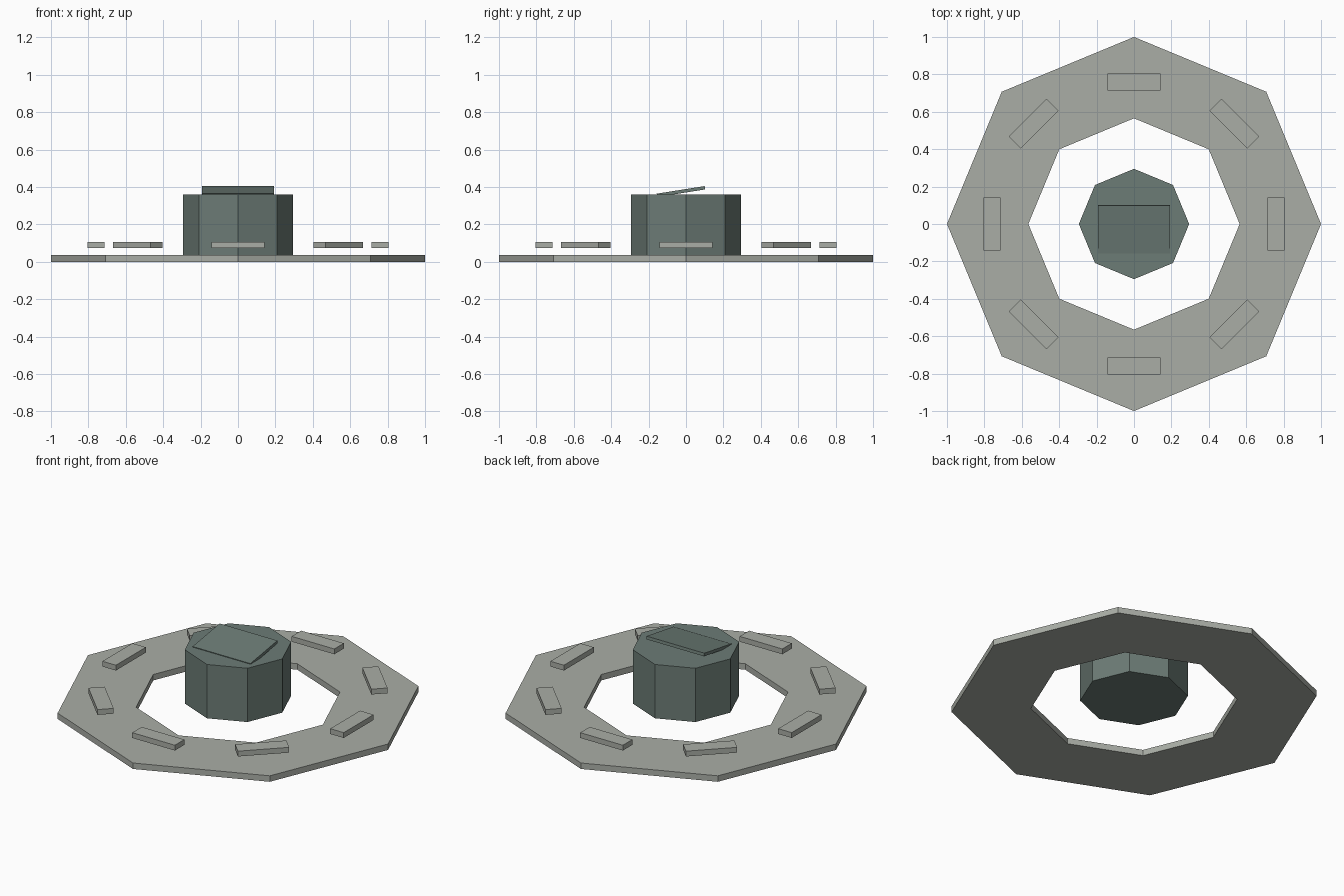
import bpy, bmesh
from math import cos, sin, pi, radians

if "Cube" in bpy.data.objects:
    bpy.data.objects.remove(bpy.data.objects["Cube"])


def material(name, rgb):
    m = bpy.data.materials.new(name)
    m.diffuse_color = (*rgb, 1)
    m.use_nodes = True
    m.node_tree.nodes["Principled BSDF"].inputs["Base Color"].default_value = m.diffuse_color
    return m


stone = material("pale_stone", (0.40, 0.42, 0.38))
teal = material("dark_teal", (0.15, 0.20, 0.18))


def box(name, size, loc, rot, mat):
    bpy.ops.mesh.primitive_cube_add(size=1, location=loc, rotation=rot)
    o = bpy.context.object
    o.name = name
    o.scale = size
    bpy.ops.object.transform_apply(location=False, rotation=False, scale=True)
    o.data.materials.append(mat)
    return o


# Flat octagonal base ring: rectangular section swept through eight corners
N = 8
section = [(1.0, 0.0), (1.0, 0.036), (0.565, 0.036), (0.565, 0.0)]
bm = bmesh.new()
loops = [[bm.verts.new((r * cos(2 * pi * i / N), r * sin(2 * pi * i / N), z))
          for r, z in section] for i in range(N)]
for i in range(N):
    a, b = loops[i], loops[(i + 1) % N]
    for j in range(4):
        k = (j + 1) % 4
        bm.faces.new((a[j], b[j], b[k], a[k]))
bmesh.ops.recalc_face_normals(bm, faces=bm.faces)
mesh = bpy.data.meshes.new("base_ring")
bm.to_mesh(mesh)
bm.free()
mesh.materials.append(stone)
bpy.context.collection.objects.link(bpy.data.objects.new("base_ring", mesh))

# Eight floating blocks above the ring
for i in range(N):
    a = 2 * pi * i / N
    box(f"ring_block_{i + 1}", (0.09, 0.284, 0.032),
        (0.759 * cos(a), 0.759 * sin(a), 0.09), (0, 0, a), stone)

# Central octagonal pedestal, one corner on the +x axis
bpy.ops.mesh.primitive_cylinder_add(vertices=N, radius=0.295, depth=0.324,
                                    location=(0, 0, 0.198))
pedestal = bpy.context.object
pedestal.name = "pedestal"
pedestal.data.materials.append(teal)

# Tilted control panel, its front edge sunk into the pedestal top
box("tilted_panel", (0.385, 0.26, 0.018), (0, -0.027, 0.3755),
    (radians(9), 0, 0), teal)
